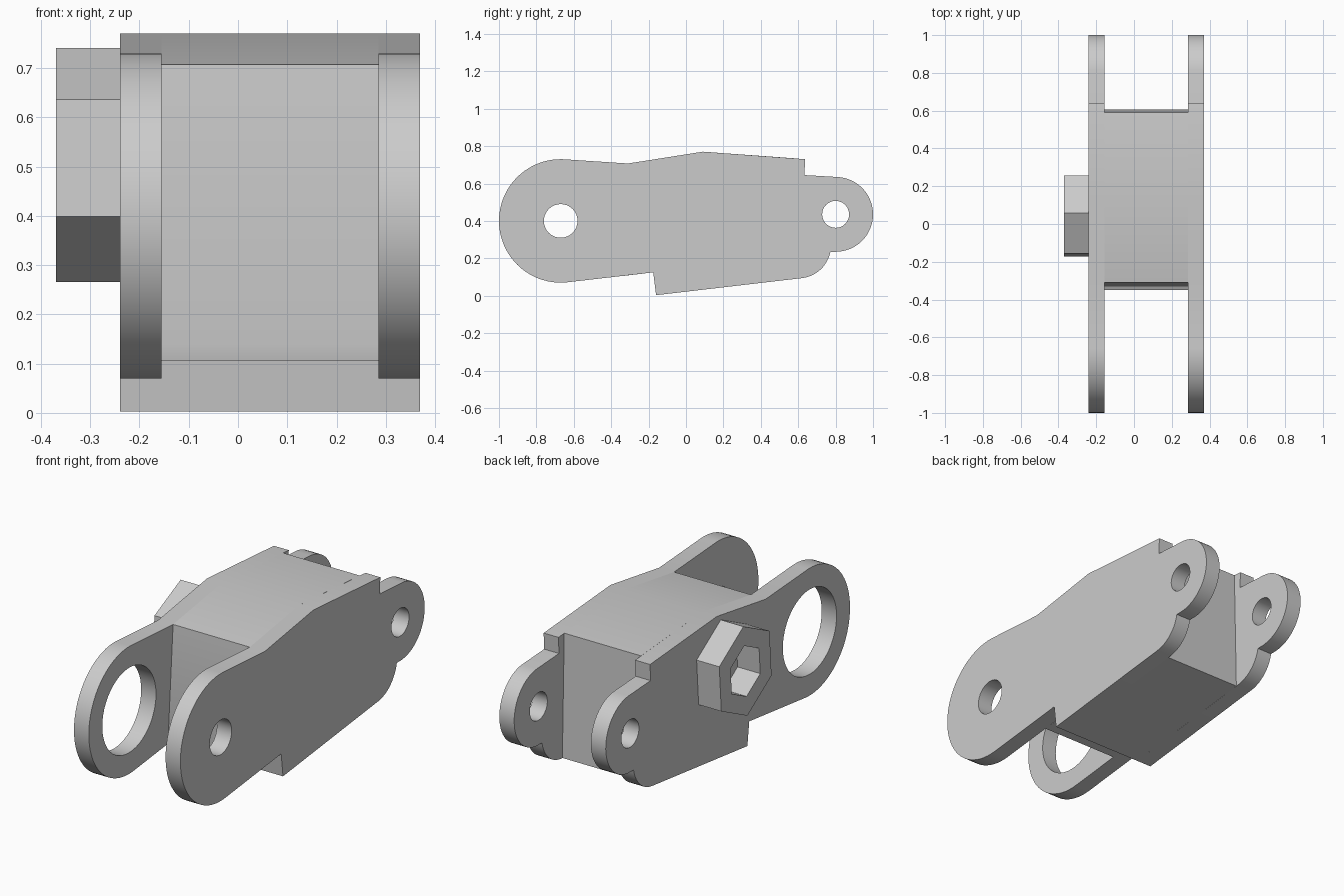
import bpy, bmesh
from math import radians, cos, sin

cube = bpy.data.objects.get("Cube")
if cube:
    bpy.data.objects.remove(cube, do_unlink=True)

grey = bpy.data.materials.new("plain grey")
grey.use_nodes = True
grey.diffuse_color = (0.6, 0.6, 0.6, 1)
grey.node_tree.nodes["Principled BSDF"].inputs["Base Color"].default_value = (0.6, 0.6, 0.6, 1)


def arc(cy, cz, r, start, end, steps=24):
    """Points on an arc in the side plane, angles in degrees from +y."""
    angles = [radians(start + (end - start) * i / steps) for i in range(steps + 1)]
    return [(cy + r * cos(a), cz + r * sin(a)) for a in angles]


def ring(cy, cz, r, sides, turn=0):
    return arc(cy, cz, r, turn, turn + 360, sides)[:-1]


def slab(name, loops, x0, x1):
    """Fill an outline with optional holes and extrude it from x0 to x1."""
    bm = bmesh.new()
    edges = []
    for loop in loops:
        verts = [bm.verts.new((x0, y, z)) for y, z in loop]
        edges += [bm.edges.new((v, verts[i - 1])) for i, v in enumerate(verts)]
    bmesh.ops.triangle_fill(bm, use_beauty=True, edges=edges, normal=(1, 0, 0))
    out = bmesh.ops.extrude_face_region(bm, geom=bm.faces[:])
    moved = [g for g in out["geom"] if isinstance(g, bmesh.types.BMVert)]
    bmesh.ops.translate(bm, verts=moved, vec=(x1 - x0, 0, 0))
    bmesh.ops.recalc_face_normals(bm, faces=bm.faces[:])
    mesh = bpy.data.meshes.new(name)
    bm.to_mesh(mesh)
    bm.free()
    mesh.materials.append(grey)
    obj = bpy.data.objects.new(name, mesh)
    bpy.context.collection.objects.link(obj)
    bpy.ops.object.select_all(action='DESELECT')
    obj.select_set(True)
    bpy.context.view_layer.objects.active = obj
    bpy.ops.object.shade_smooth_by_angle(angle=radians(30))
    return obj


# Shared side plate outline: front lobe, stepped belly, rear ear, peaked top
plate = arc(-0.67, 0.4, 0.33, 88, 277, 40)
plate += [(-0.175, 0.125), (-0.16, 0.003)]
plate += arc(0.60, 0.268, 0.175, -83, -11, 12)
plate += arc(0.80, 0.435, 0.2, -90, 86, 32)
plate += [(0.633, 0.645), (0.637, 0.73), (0.09, 0.77), (-0.31, 0.707)]

# Side plates, each with its own front hole size
ear_hole = ring(0.80, 0.435, 0.072, 32)
slab("left_side_plate", [plate, ring(-0.67, 0.4, 0.09, 32), ear_hole], 0.285, 0.37)
slab("right_side_plate", [plate, ring(-0.67, 0.4, 0.22, 48), ear_hole], -0.24, -0.155)

# Solid block between the plates
block = [(-0.31, 0.707), (-0.35, 0.14), (-0.343, 0.105), (-0.175, 0.125), (-0.16, 0.003),
         (0.605, 0.093), (0.59, 0.734), (0.09, 0.77)]
slab("centre_block", [block], -0.155, 0.285)

# Hexagonal boss with a hexagonal socket
slab("hex_boss", [ring(0.042, 0.503, 0.238, 6, 86), ring(0.042, 0.503, 0.135, 6, 86)], -0.37, -0.24)
